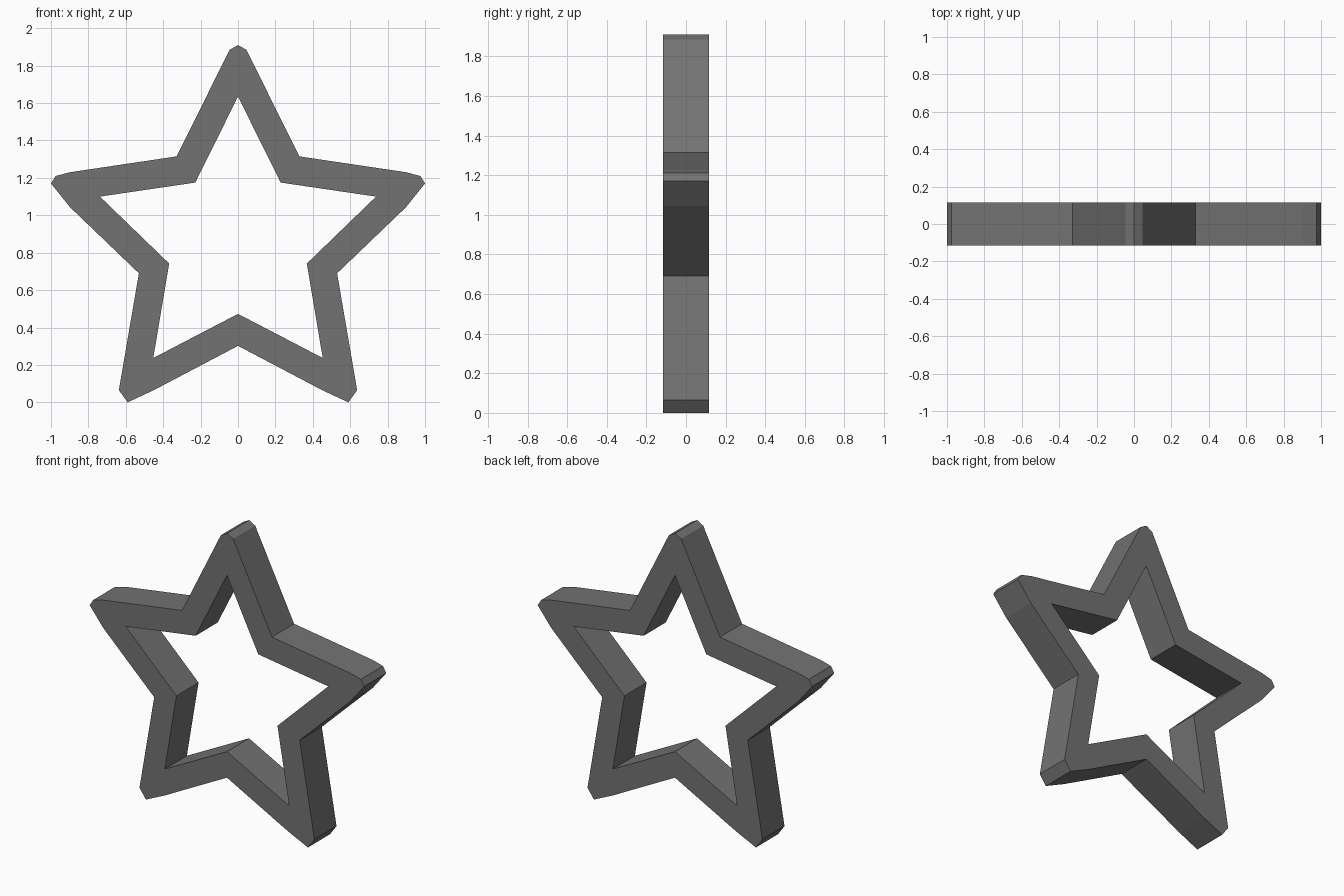
import bpy
import bmesh

if "Cube" in bpy.data.objects:
    bpy.data.objects.remove(bpy.data.objects["Cube"])

DEPTH = 0.23

# Right half of each outline (x, z), from top centre to bottom centre
OUTER = [(0, 1.91), (0.045, 1.885), (0.328, 1.315), (0.90, 1.23), (0.975, 1.21),
         (1.0, 1.17), (0.90, 1.045), (0.53, 0.69), (0.637, 0.065), (0.59, 0.0),
         (0.45, 0.065), (0, 0.302)]
INNER = [(0, 1.635), (0.228, 1.175), (0.738, 1.10), (0.368, 0.742),
         (0.453, 0.237), (0, 0.473)]


def add_loop(bm, half):
    """Mirror a half outline across x = 0 and close it with edges."""
    pts = half + [(-x, z) for x, z in half[-2:0:-1]]
    verts = [bm.verts.new((x, -DEPTH / 2, z)) for x, z in pts]
    return [bm.edges.new((v, verts[(i + 1) % len(verts)])) for i, v in enumerate(verts)]


# Open star frame: fill between the outlines, then extrude to the back
bm = bmesh.new()
edges = add_loop(bm, OUTER) + add_loop(bm, INNER)
bmesh.ops.triangle_fill(bm, edges=edges, use_beauty=True, use_dissolve=False)
ext = bmesh.ops.extrude_face_region(bm, geom=bm.faces[:], use_keep_orig=True)
back = [g for g in ext["geom"] if isinstance(g, bmesh.types.BMVert)]
bmesh.ops.translate(bm, verts=back, vec=(0, DEPTH, 0))
bmesh.ops.recalc_face_normals(bm, faces=bm.faces[:])

mesh = bpy.data.meshes.new("star_frame")
bm.to_mesh(mesh)
bm.free()

grey = bpy.data.materials.new("dark grey")
grey.diffuse_color = (0.17, 0.17, 0.17, 1)
grey.use_nodes = True
grey.node_tree.nodes["Principled BSDF"].inputs["Base Color"].default_value = grey.diffuse_color
mesh.materials.append(grey)

star = bpy.data.objects.new("star_frame", mesh)
bpy.context.collection.objects.link(star)
